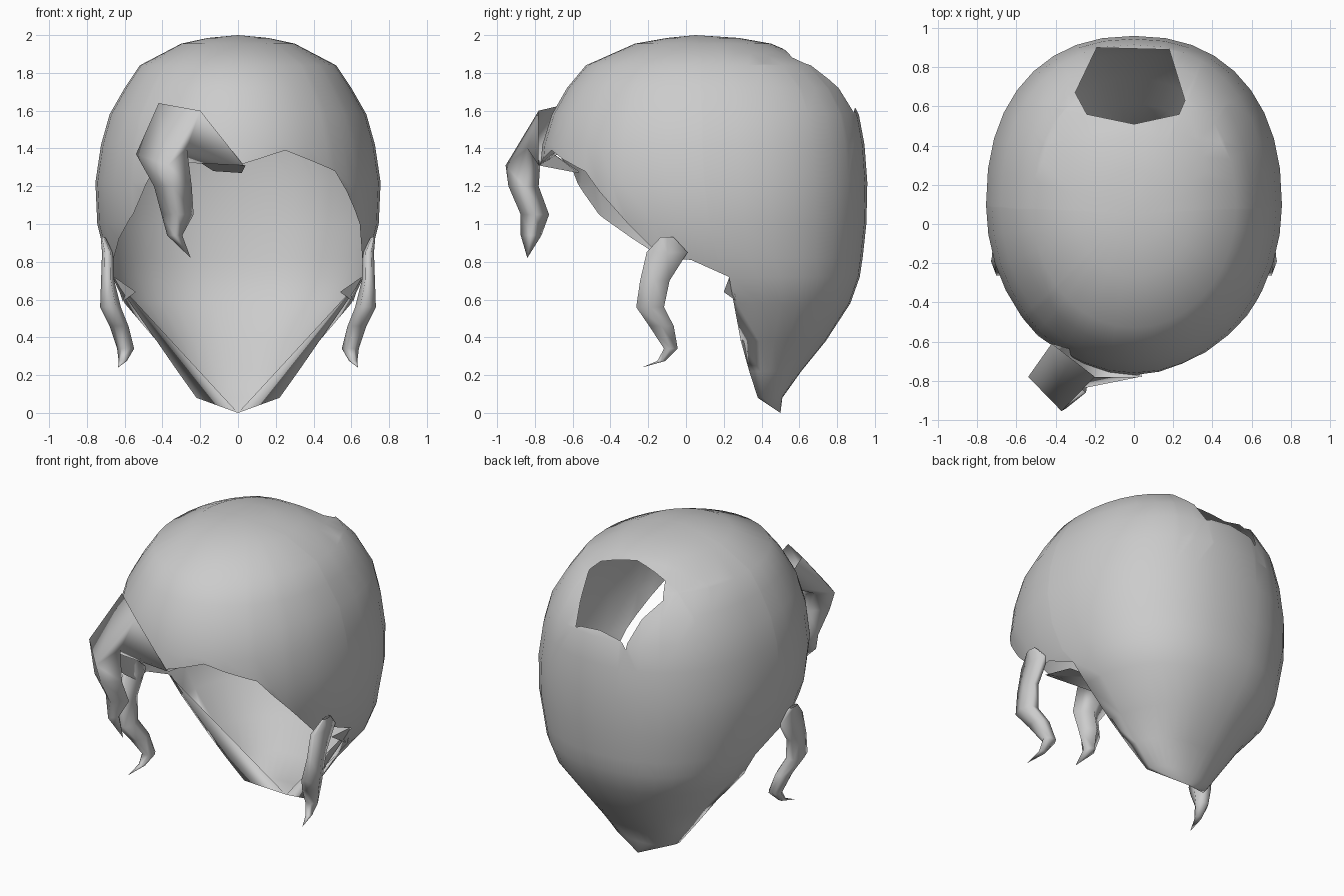
import bpy, bmesh, math
from mathutils import Vector

cube = bpy.data.objects.get("Cube")
if cube:
    bpy.data.objects.remove(cube, do_unlink=True)

GREY = (0.6, 0.6, 0.6, 1)
mat = bpy.data.materials.new("soft grey")
mat.use_nodes = True
mat.diffuse_color = GREY
bsdf = next(n for n in mat.node_tree.nodes if n.type == "BSDF_PRINCIPLED")
bsdf.inputs["Base Color"].default_value = GREY
bsdf.inputs["Roughness"].default_value = 0.7


def finish(name, bm, smooth=True):
    me = bpy.data.meshes.new(name)
    bm.to_mesh(me)
    bm.free()
    me.materials.append(mat)
    for p in me.polygons:
        p.use_smooth = smooth
    ob = bpy.data.objects.new(name, me)
    bpy.context.scene.collection.objects.link(ob)
    return ob


def lerp_table(table, key):
    """Rows sorted by rising first value; returns the other values at key."""
    for a, b in zip(table, table[1:]):
        if key <= b[0]:
            t = (key - a[0]) / (b[0] - a[0])
            return [u + (v - u) * t for u, v in zip(a[1:], b[1:])]
    return list(table[-1][1:])


# Head shell sections: height, half width, front y, widest y, back y
SECTIONS = [
    (0, 0, .5, .5, .5), (.08, .22, .2, .38, .51), (.22, .32, 0, .335, .61),
    (.38, .43, -.2, .29, .74), (.58, .6, -.6, .27, .87),
    (.72, .665, -.64, .235, .92), (.82, .7, -.69, .17, .935),
    (1, .745, -.74, .13, .955), (1.22, .755, -.78, .1, .96),
    (1.42, .725, -.76, .09, .945), (1.58, .68, -.71, .09, .915),
    (1.72, .6, -.63, .08, .84), (1.84, .52, -.53, .08, .72),
    (1.955, .3, -.27, .07, .45), (1.985, .16, -.1, .06, .28),
    (2, 0, .05, .05, .05)]

# Hairline: angle from the front (positive to the left) and height
HAIRLINE = [
    (-180, 0), (-90, 0), (-89.5, .72), (-80, .81), (-70, .82), (-48, 1.05),
    (-42, 1.17), (-37, 1.28), (-25, 1.38), (-10, 1.33), (0, 1.31), (20, 1.39),
    (43.5, 1.28), (56, 1.07), (70, .82), (80, .81), (89.5, .72), (90, 0), (180, 0)]


def shell_point(angle, z):
    w, front, mid, back = lerp_table(SECTIONS, z)
    s, c = math.sin(math.radians(angle)), math.cos(math.radians(angle))
    if c < 0:  # the back is a little squarer than an ellipse
        s = math.copysign(abs(s) ** .88, s)
        c = -abs(c) ** .88
    return Vector((w * s, mid - c * (mid - front if c > 0 else back - mid), z))


def inside(p, poly):
    """Clockwise convex polygon test seen from above."""
    return all((b[0] - a[0]) * (p.y - a[1]) - (b[1] - a[1]) * (p.x - a[0]) < 0
               for a, b in zip(poly, poly[1:] + poly[:1]))


def make_shell():
    bm = bmesh.new()
    angles = sorted(set(range(-180, 181, 10)) | {a for a, _ in HAIRLINE})
    levels = [s[0] for s in reversed(SECTIONS)]
    grid = []
    for a in angles:
        end = lerp_table(HAIRLINE, a)[0]
        grid.append([bm.verts.new(shell_point(a, max(z, end))) for z in levels])
    for l, r in zip(grid, grid[1:]):
        for i in range(len(levels) - 1):
            bm.faces.new((l[i], l[i + 1], r[i + 1], r[i]))
    bmesh.ops.remove_doubles(bm, verts=bm.verts, dist=.0005)

    # Opening at the upper back
    hole = [(-.19, .9), (.18, .89), (.26, .63), (.23, .56), (0, .51),
            (-.24, .56), (-.3, .67)]
    for a, b in zip(hole, hole[1:] + hole[:1]):
        faces = [f for f in bm.faces if f.calc_center_median().z > 1.4
                 and f.calc_center_median().y > .3
                 and abs(f.calc_center_median().x) < .5]
        geom = set(faces)
        for f in faces:
            geom.update(f.edges)
            geom.update(f.verts)
        bmesh.ops.bisect_plane(bm, geom=list(geom), dist=.0001,
                               plane_co=(a[0], a[1], 0),
                               plane_no=(b[1] - a[1], a[0] - b[0], 0))
    gone = [f for f in bm.faces if f.calc_center_median().z > 1.3
            and inside(f.calc_center_median(), hole)]
    bmesh.ops.delete(bm, geom=gone, context="FACES")
    return finish("hair_shell", bm)


def loft(name, rings, tip):
    """Skin a list of equal point rings and close them to a tip."""
    bm = bmesh.new()
    rows = [[bm.verts.new(p) for p in ring] for ring in rings]
    end = bm.verts.new(tip)
    n = len(rows[0])
    for k in range(n):
        m = (k + 1) % n
        for a, b in zip(rows, rows[1:]):
            bm.faces.new((a[k], a[m], b[m], b[k]))
        bm.faces.new((rows[-1][k], rows[-1][m], end))
    bmesh.ops.recalc_face_normals(bm, faces=bm.faces)
    return finish(name, bm)


def oval(x, y, z, rx, ry, n, side=1):
    steps = [2 * math.pi * k / n for k in range(n)]
    return [(side * (x - rx * math.cos(t)), y - ry * math.sin(t), z) for t in steps]


def plate(name, pts):
    bm = bmesh.new()
    bm.faces.new([bm.verts.new(p) for p in pts])
    return finish(name, bm, False)


make_shell()

# Forelock: wide arched root narrowing to a wavy curl
root = [(-.42, -.61, 1.64), (-.2, -.78, 1.6), (.03, -.78, 1.31), (-.25, -.66, 1.38)]
bend = [(-.54, -.78, 1.37), (-.37, -.955, 1.31), (-.27, -.84, 1.4), (-.4, -.77, 1.33)]
curl = [oval(-.345, -.86, 1.2, .1, .08, 4), oval(-.32, -.8, 1.05, .085, .075, 4),
        oval(-.335, -.82, .94, .04, .055, 4)]
loft("forelock", [root, bend] + curl, (-.25, -.84, .82))
plate("forelock_root", [(-.27, -.7, 1.37), (.04, -.78, 1.31), (.02, -.57, 1.27),
                        (-.13, -.57, 1.28)])

# Side locks and the small folded tabs behind them
SIDE_LOCK = [(.715, -.1, .93, .012, .04), (.69, -.1, .85, .03, .125),
             (.69, -.165, .7, .035, .09), (.675, -.19, .56, .055, .085),
             (.63, -.13, .46, .05, .075), (.595, -.08, .34, .045, .042),
             (.61, -.13, .275, .022, .025)]
for side, label in ((1, "left"), (-1, "right")):
    loft(label + "_side_lock", [oval(*s, 6, side) for s in SIDE_LOCK],
         (side * .635, -.235, .24))
    plate(label + "_tab", [(side * .655, .23, .72), (side * .54, .2, .64),
                           (side * .61, .27, .59)])
